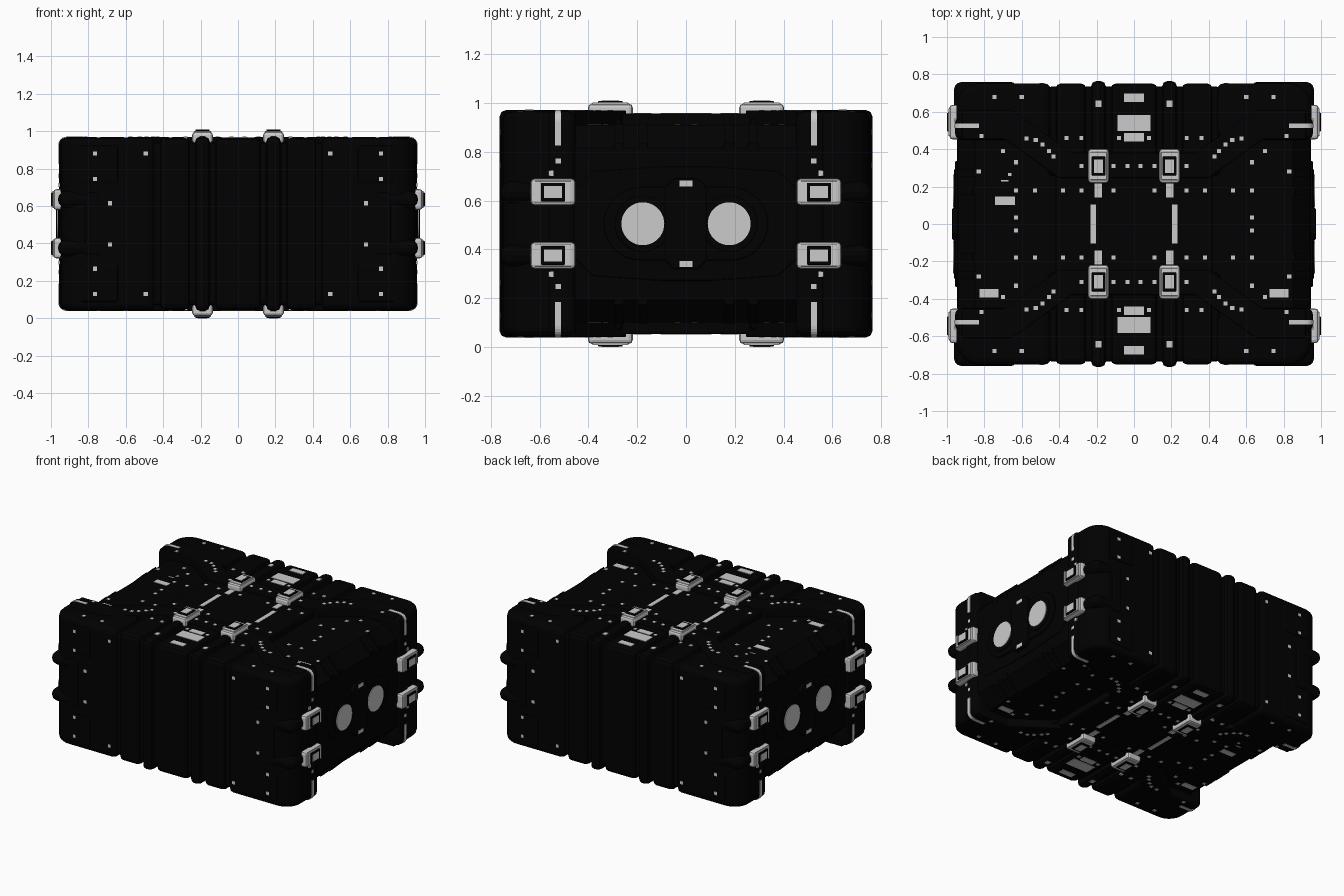
import bpy, bmesh
from math import sin, cos, pi, radians
from mathutils import Vector

if "Cube" in bpy.data.objects:
    bpy.data.objects.remove(bpy.data.objects["Cube"], do_unlink=True)

MID = 0.505          # height of the symmetry plane; all parts are built around it
parts = []


def material(name, value):
    m = bpy.data.materials.new(name)
    m.use_nodes = True
    colour = (value, value, value, 1)
    m.diffuse_color = colour
    bsdf = m.node_tree.nodes["Principled BSDF"]
    bsdf.inputs["Base Color"].default_value = colour
    bsdf.inputs["Roughness"].default_value = 0.6
    return m


BLACK = material("shell black", 0.0003)
GREY = material("light grey", 0.6)


def finish(name, bm, mat, mirror):
    bmesh.ops.recalc_face_normals(bm, faces=bm.faces)
    me = bpy.data.meshes.new(name)
    bm.to_mesh(me)
    bm.free()
    me.materials.append(mat)
    ob = bpy.data.objects.new(name, me)
    ob.location.z = MID
    bpy.context.collection.objects.link(ob)
    if mirror:
        mod = ob.modifiers.new("Mirror", "MIRROR")
        mod.use_axis = [a in mirror for a in "XYZ"]
        mod.use_mirror_merge = False
    parts.append(ob)


def soften(bm, bevel, segments):
    """Round the sharp edges only."""
    if bevel:
        bmesh.ops.recalc_face_normals(bm, faces=bm.faces)
        sharp = [e for e in bm.edges if e.calc_face_angle(0) > radians(25)]
        bmesh.ops.bevel(bm, geom=sharp, offset=bevel, segments=segments,
                        profile=0.5, affect="EDGES", clamp_overlap=True)


def add_box(bm, lo, hi):
    lo, hi = Vector(lo), Vector(hi)
    size, centre = hi - lo, (hi + lo) / 2
    for v in bmesh.ops.create_cube(bm, size=1)["verts"]:
        v.co = v.co * size + centre


def box(name, lo, hi, mat=BLACK, bevel=0.0, mirror="XYZ", segments=2):
    bm = bmesh.new()
    add_box(bm, lo, hi)
    soften(bm, bevel, segments)
    finish(name, bm, mat, mirror)


def prism(name, pts, axis, a, b, mat=BLACK, bevel=0.0, mirror="XYZ", segments=2):
    """Extrude a 2D outline along an axis; outline uses the other two axes in order."""
    bm = bmesh.new()
    k = "XYZ".index(axis)

    def place(p, h):
        q = list(p)
        q.insert(k, h)
        return bm.verts.new(q)
    low, high = [[place(p, h) for p in pts] for h in (a, b)]
    bm.faces.new(low)
    bm.faces.new(high)
    n = len(pts)
    for i in range(n):
        j = (i + 1) % n
        bm.faces.new((low[i], low[j], high[j], high[i]))
    soften(bm, bevel, segments)
    finish(name, bm, mat, mirror)


def plates(name, axis, level, rects, mirror="XYZ"):
    """Thin grey markings (centre u, v, size u, v) lying on one level."""
    bm = bmesh.new()
    k = "XYZ".index(axis)
    for u, v, su, sv in rects:
        lo, hi = [u - su / 2, v - sv / 2], [u + su / 2, v + sv / 2]
        lo.insert(k, level - 0.006)
        hi.insert(k, level + 0.002)
        add_box(bm, lo, hi)
    finish(name, bm, GREY, mirror)


def dots(name, axis, level, points, size=0.022, mirror="XYZ"):
    plates(name, axis, level, [(u, v, size, size) for u, v in points], mirror)


def four_way(pts):
    """Outline of a quarter, mirrored into a closed loop."""
    half = pts + [(-u, v) for u, v in reversed(pts)]
    return half + [(-u, -v) for u, v in half]


def arc(cu, cv, r, start, end, n):
    angles = [start + (end - start) * i / n for i in range(n + 1)]
    return [(cu + r * cos(a), cv + r * sin(a)) for a in angles]


# Hull with chamfered ends, visible between the end blocks
prism("hull", four_way([(0.94, 0.31), (0.85, 0.405)]), "Y", -0.65, 0.65, mirror="")
box("centre_plate", (-0.42, -0.3, -0.452), (0.42, 0.3, 0.452), bevel=0.01, mirror="")

# End blocks, split by grooves into panels and ribs
box("end_core", (-0.89, 0.46, -0.43), (0.89, 0.69, 0.43), bevel=0.04, mirror="Y")
box("end_core_middle", (-0.46, 0.26, -0.435), (0.46, 0.735, 0.435), bevel=0.02, mirror="Y")
box("end_panel_middle", (-0.125, 0.26, -0.46), (0.125, 0.752, 0.46), bevel=0.03, mirror="Y")
box("end_panel_inner", (0.255, 0.26, -0.46), (0.42, 0.752, 0.46), bevel=0.03, mirror="XY")
prism("end_panel_outer", [(0.445, 0.45), (0.948, 0.45)] + arc(0.828, 0.632, 0.12, 0, pi / 2, 8)
      + [(0.445, 0.752)], "Z", -0.46, 0.46, bevel=0.035, mirror="XY", segments=3)
box("end_collar", (0.6, 0.45, -0.46), (0.957, 0.575, 0.46), bevel=0.035, mirror="XY", segments=3)
box("end_rib", (0.15, 0.26, -0.467), (0.23, 0.765, 0.467), bevel=0.03, mirror="XY")
box("corner_plate", (0.64, 0.5, 0.215), (0.84, 0.758, 0.42), bevel=0.012)
prism("diagonal_shoulder", [(0.455, 0.3), (0.72, 0.5), (0.455, 0.5)], "Z", -0.455, 0.455,
      mirror="XY")

# Raised strap running over the top and bottom
outer = [(0.92, 0.61), (0.65, 0.61), (0.33, 0.38)]
inner = [(0.4, 0.245), (0.69, 0.452), (0.92, 0.452)]
strap = outer + [(-x, y) for x, y in reversed(outer)]
strap += [(-x, y) for x, y in reversed(inner)] + inner
prism("diagonal_strap", strap, "Z", 0.4, 0.465, bevel=0.008, mirror="YZ")

# Straps bent around the vertical corners
box("corner_strap", (0.74, 0.47, 0.085), (0.963, 0.76, 0.175), bevel=0.044, segments=3)
box("corner_strap_joint", (0.74, 0.6, -0.17), (0.82, 0.76, 0.17), bevel=0.015, mirror="XY")

# Side panel: stepped frame, bezel and lamps
prism("side_frame", four_way([(0.46, 0.14), (0.38, 0.215), (0.1, 0.235)]), "X", 0.9, 0.946,
      bevel=0.008, mirror="X")
prism("side_bezel", four_way(arc(0.187, 0, 0.15, 0.1, pi / 2, 7)), "X", 0.9, 0.957,
      bevel=0.006, mirror="X")
prism("side_bezel_bridge", four_way([(0.085, 0.15), (0.05, 0.185)]), "X", 0.9, 0.972,
      bevel=0.006, mirror="X")
prism("lamp_ring", arc(0.177, 0, 0.115, 0, 1.95 * pi, 39), "X", 0.9, 0.963, bevel=0.004,
      mirror="XY")
prism("lamp_disc", arc(0.177, 0, 0.088, 0, 1.95 * pi, 39), "X", 0.9, 0.968, mat=GREY,
      mirror="XY")
for i, y in enumerate((0.177, 0.275)):
    prism("vent_lug_%d" % (i + 1), [(0.8, 0.38), (0.86, 0.408), (0.943, 0.33), (0.943, 0.29)],
          "Y", y - 0.02, y + 0.02)


# Latches, on the top and bottom straps and on the corner straps
def latch(name, place, top):
    layers = [("base", 0.055, 0.092, 0.075, 0.013, GREY, 0.016),
              ("pad", 0.045, 0.074, 0.03, 0.008, GREY, 0.003),
              ("ring", 0.038, 0.05, 0.02, 0.001, BLACK, 0.004),
              ("button", 0.025, 0.036, 0.02, 0.0, GREY, 0.0)]
    for part, u, v, deep, shallow, mat, bevel in layers:
        box(name + "_" + part, place(-u, -v, top - deep), place(u, v, top - shallow), mat, bevel)


latch("top_latch", lambda u, v, h: (0.19 + u, 0.31 + v, h), MID)
latch("side_latch", lambda u, v, h: (h, 0.545 + v, 0.13 + u), 1.0)

# Strip wrapped over the collar corner
prism("edge_strip", [(0.83, 0.467)] + arc(0.915, 0.42, 0.046, pi / 2, 0, 6)
      + [(0.96, 0.32), (0.95, 0.32)] + arc(0.915, 0.42, 0.036, 0, pi / 2, 6)
      + [(0.83, 0.457)], "Y", 0.512, 0.536, mat=GREY)

# Markings on the top and bottom
dots("block_dots", "Z", 0.461, [(0.6, 0.68), (0.745, 0.68), (0.36, 0.46), (0.28, 0.46),
                                (0.08, 0.46)])
dots("strap_dots", "Z", 0.465, [(0.43, 0.36), (0.455, 0.39), (0.49, 0.425), (0.525, 0.45),
                                (0.575, 0.457), (0.815, 0.47), (0.035, 0.31), (0.11, 0.31),
                                (0.28, 0.31)])
dots("floor_dots", "Z", 0.405, [(0.83, 0.28), (0.63, 0.33), (0.63, 0.18), (0.53, 0.18),
                                (0.63, 0.035), (0.7, 0.39)])
dots("centre_dots", "Z", 0.452, [(0.38, 0.18), (0.28, 0.18), (0.11, 0.18)])
plates("middle_labels", "Z", 0.461, [(0, 0.675, 0.105, 0.045), (0, 0.54, 0.175, 0.085),
                                     (0, 0.463, 0.105, 0.045)], "YZ")
plates("rib_labels", "Z", 0.467, [(0.19, 0.642, 0.03, 0.035)])
plates("centre_labels", "Z", 0.452, [(0.19, 0.178, 0.04, 0.075)])
plates("centre_strips", "Z", 0.452, [(0.218, 0, 0.03, 0.21)], "XZ")
plates("floor_labels", "Z", 0.405, [(0.775, -0.37, 0.1, 0.045)], "XZ")
plates("floor_tag", "Z", 0.405, [(-0.69, 0.125, 0.105, 0.045), (-0.665, 0.265, 0.018, 0.018),
                                 (-0.69, 0.23, 0.04, 0.008)], "Z")

# Markings on the front, back and sides
dots("front_upper_dots", "Y", 0.758, [(0.765, 0.375), (0.765, 0.24)])
dots("front_lower_dots", "Y", 0.752, [(0.493, 0.375), (0.685, 0.11)])
dots("side_dots", "X", 0.957, [(0.524, 0.257), (0.553, 0.207)])
plates("side_labels", "X", 0.972, [(0, 0.165, 0.055, 0.026)], "XZ")

# Smooth shading with sharp edges kept
for ob in bpy.context.view_layer.objects:
    ob.select_set(ob in parts)
bpy.context.view_layer.objects.active = parts[0]
bpy.ops.object.shade_smooth_by_angle(angle=radians(35))
